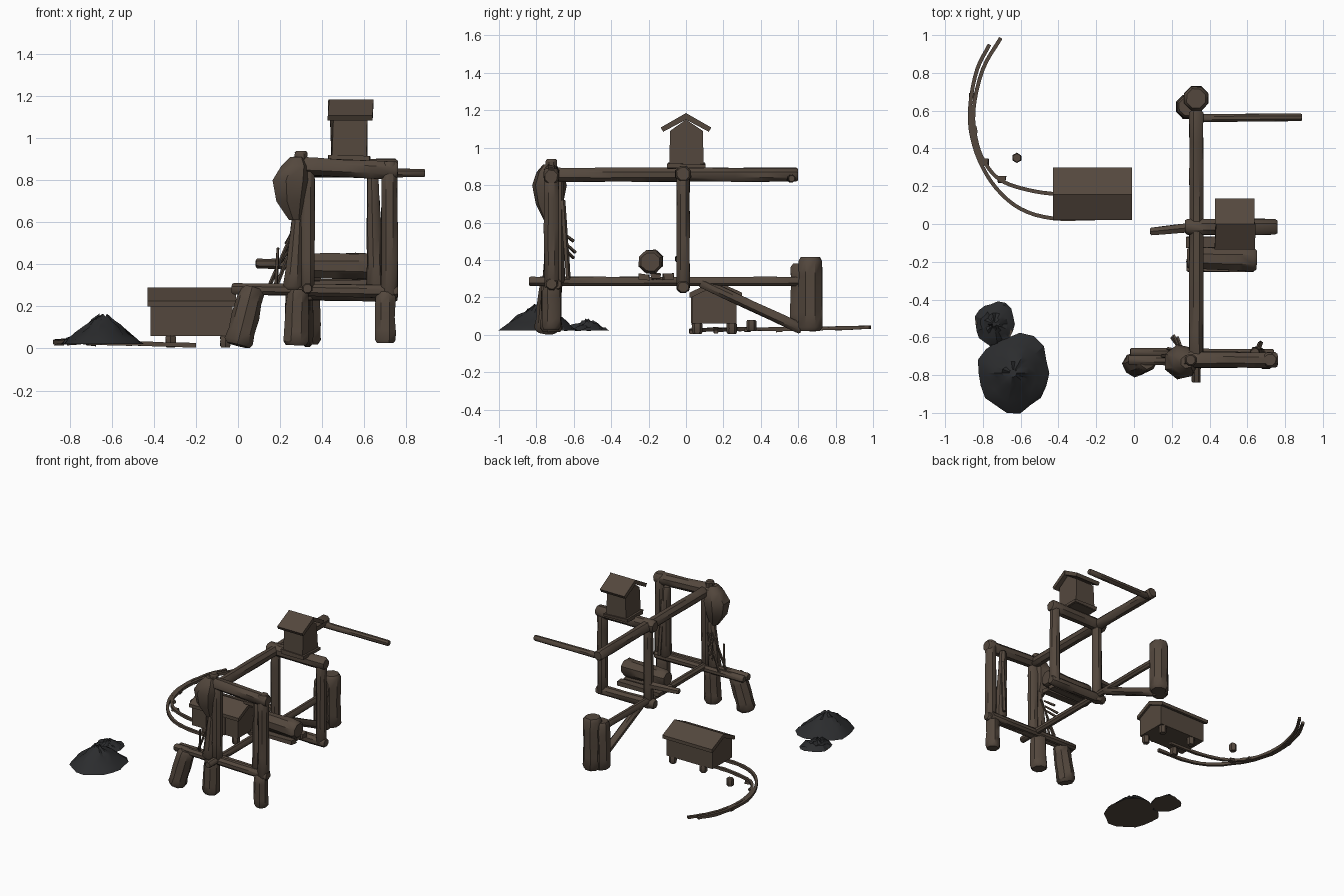
import bpy, bmesh, math, random
from mathutils import Vector, noise

if "Cube" in bpy.data.objects:
    bpy.data.objects.remove(bpy.data.objects["Cube"])

random.seed(4)


def material(name, rgb):
    m = bpy.data.materials.new(name)
    m.diffuse_color = (*rgb, 1)
    m.use_nodes = True
    m.node_tree.nodes["Principled BSDF"].inputs["Base Color"].default_value = m.diffuse_color
    return m


WOOD = material("weathered_wood", (0.088, 0.064, 0.047))
COAL = material("coal_black", (0.024, 0.025, 0.027))


def finish(name, bm, mats=(WOOD,), angle=40):
    bmesh.ops.recalc_face_normals(bm, faces=bm.faces)
    me = bpy.data.meshes.new(name)
    bm.to_mesh(me)
    bm.free()
    ob = bpy.data.objects.new(name, me)
    bpy.context.collection.objects.link(ob)
    for m in mats:
        me.materials.append(m)
    bpy.ops.object.select_all(action='DESELECT')
    ob.select_set(True)
    bpy.context.view_layer.objects.active = ob
    bpy.ops.object.shade_smooth_by_angle(angle=math.radians(angle))
    return ob


def skin(bm, rings):
    """Join closed rings of points into a capped tube."""
    rows = [[bm.verts.new(p) for p in ring] for ring in rings]
    n = len(rows[0])
    for a, b in zip(rows, rows[1:]):
        for i in range(n):
            bm.faces.new((a[i], a[(i + 1) % n], b[(i + 1) % n], b[i]))
    bm.faces.new(rows[0][::-1])
    bm.faces.new(rows[-1])


def log(name, a, b, r1, r2=None, sides=8, rough=0.06, segs=4):
    """Rough timber with chamfered ends between two points."""
    r2 = r1 if r2 is None else r2
    a, b = Vector(a), Vector(b)
    d = b - a
    q = d.to_track_quat('Z', 'Y')
    ch = min(0.2, 0.3 * r1 / d.length)
    rings = []
    for t in [0, ch] + [k / segs for k in range(1, segs)] + [1 - ch, 1]:
        r = (r1 + (r2 - r1) * t) * (0.8 if t in (0, 1) else 1)
        ring = []
        for i in range(sides):
            w = math.tau * (i + 0.5) / sides
            k = r * (1 + random.uniform(-rough, rough))
            ring.append(a + d * t + q @ Vector((k * math.cos(w), k * math.sin(w), 0)))
        rings.append(ring)
    bm = bmesh.new()
    skin(bm, rings)
    return finish(name, bm)


def box(name, lo, hi, rough=0.0):
    bm = bmesh.new()
    bmesh.ops.create_cube(bm, size=1)
    for v in bm.verts:
        v.co = [(l + h) / 2 + c * (h - l) + random.uniform(-rough, rough)
                for c, l, h in zip(v.co, lo, hi)]
    return finish(name, bm)


def gable(name, x0, x1, profile, rough=0.0):
    """Extrude a (y, z) outline along x."""
    bm = bmesh.new()
    skin(bm, [[(x + random.uniform(-rough, rough), y, z) for y, z in profile]
              for x in (x0, x1)])
    return finish(name, bm)


def rail(name, pts, w, h):
    """Flat strip through smoothed plan points."""
    P = [Vector(p) for p in pts]
    P = [P[0] * 2 - P[1]] + P + [P[-1] * 2 - P[-2]]
    path = []
    for p0, p1, p2, p3 in zip(P, P[1:], P[2:], P[3:]):
        for k in range(4):
            t = k / 4
            path.append(0.5 * (2 * p1 + (p2 - p0) * t + (2 * p0 - 5 * p1 + 4 * p2 - p3) * t * t
                               + (3 * p1 - p0 - 3 * p2 + p3) * t ** 3))
    path.append(P[-2])
    rings = []
    for i, p in enumerate(path):
        d = (path[min(i + 1, len(path) - 1)] - path[max(i - 1, 0)]).normalized()
        s = Vector((-d.y, d.x, 0)) * w / 2
        up = Vector((0, 0, h / 2 + random.uniform(-.002, .002)))
        rings.append([p + s - up, p + s + up, p - s + up, p - s - up])
    bm = bmesh.new()
    skin(bm, rings)
    finish(name, bm)


# Front frame
F = -0.72
log("front_left_post", (0.33, F, 0.27), (0.33, F, 0.88), 0.038)
log("front_right_post", (0.72, F, 0.25), (0.72, F, 0.89), 0.042)
log("inner_right_post", (0.655, -0.69, 0.28), (0.64, -0.68, 0.82), 0.045, 0.027)
log("front_top_beam", (0.25, F, 0.87), (0.76, F, 0.845), 0.045)
log("front_low_beam", (-0.03, F, 0.285), (0.76, F, 0.27), 0.028, 0.034)
log("front_low_beam_back", (-0.02, -0.68, 0.28), (0.74, -0.69, 0.27), 0.025, 0.03)
log("leaning_leg", (0.0, -0.745, 0.015), (0.07, F, 0.29), 0.068, 0.06)
log("front_mid_leg", (0.275, F, 0.015), (0.285, F, 0.28), 0.062, 0.055)
log("front_right_leg", (0.7, F, 0.025), (0.7, F, 0.27), 0.052, 0.05)
log("corner_knob", (0.3, F, 0.87), (0.3, F, 0.94), 0.032)

# Hanging sack and loose sticks at the front corner
bm = bmesh.new()
skin(bm, [[(cx + r * math.cos(math.tau * i / 7), -0.73 + r * math.sin(math.tau * i / 7), z)
           for i in range(7)]
          for z, r, cx in ((0.61, .03, .27), (0.7, .075, .25), (0.8, .095, .25),
                           (0.87, .07, .27), (0.91, .035, .28))])
finish("hanging_sack", bm)
log("bent_strut", (0.26, -0.72, 0.28), (0.285, -0.72, 0.64), 0.05, 0.028)
for i, (a, b) in enumerate([((.15, -.70, .3), (.27, -.7, .58)), ((.18, -.66, .29), (.29, -.68, .56)),
                            ((.21, -.59, .44), (.25, -.68, .52)), ((.23, -.6, .50), (.26, -.68, .56)),
                            ((.20, -.6, .41), (.25, -.67, .48)), ((.18, -.72, .3), (.19, -.73, .48))]):
    log(f"stick_{i}", a, b, 0.01, 0.007, sides=5, segs=2)
log("side_stick", (0.67, -0.63, 0.3), (0.66, -0.66, 0.72), 0.014, sides=5)

# Long beams and middle frame
log("long_top_beam", (0.33, -0.74, 0.855), (0.33, 0.6, 0.855), 0.04, segs=8)
log("long_low_beam", (0.33, -0.84, 0.285), (0.33, 0.61, 0.285), 0.026, segs=8)
M = -0.015
log("middle_left_post", (0.33, M, 0.23), (0.33, M, 0.89), 0.036)
log("middle_right_post", (0.72, M, 0.24), (0.72, M, 0.89), 0.038)
log("middle_top_beam", (0.27, M, 0.86), (0.76, M, 0.86), 0.045)
log("middle_low_beam", (0.27, M, 0.265), (0.76, M, 0.255), 0.036)
log("side_peg", (0.085, -0.04, 0.405), (0.34, -0.015, 0.4), 0.022, 0.03, sides=6)
log("resting_log", (0.28, -0.18, 0.395), (0.65, -0.19, 0.39), 0.062, 0.067)
for i, y in enumerate((-0.225, -0.16, -0.095)):
    box(f"deck_plank_{i}", (0.28, y - 0.028, 0.295), (0.63, y + 0.028, 0.325), 0.006)
log("diagonal_brace", (0.33, 0.08, 0.28), (0.33, 0.62, 0.03), 0.03)

# Rear posts and projecting arm
log("rear_post_tall", (0.33, 0.665, 0.02), (0.33, 0.665, 0.415), 0.068, 0.066)
log("rear_post_short", (0.285, 0.62, 0.02), (0.285, 0.62, 0.38), 0.066, 0.063)
log("projecting_arm", (0.32, 0.56, 0.835), (0.89, 0.565, 0.835), 0.023, 0.021)

# Small hut on top
gable("hut_walls", 0.445, 0.615, [(-.09, .89), (.095, .89), (.09, 1.09), (0, 1.15), (-.085, 1.09)], 0.01)
for n, s in (("front", -1), ("rear", 1)):
    gable(f"hut_roof_{n}", 0.43, 0.64, [(0, 1.185), (s * .135, 1.108), (s * .122, 1.085), (0, 1.15)], 0.005)
box("hut_floor", (0.43, -0.1, 0.89), (0.63, 0.1, 0.915), 0.006)

# Low shed with pitched lid
gable("shed_walls", -0.415, -0.025, [(.035, .06), (.27, .06), (.27, .22), (.155, .27), (.035, .22)])
gable("shed_lid", -0.43, -0.01, [(.02, .2), (.03, .2), (.155, .26), (.285, .2), (.3, .2), (.3, .225),
                                 (.155, .29), (.02, .225)])
for x in (-0.32, -0.06):
    for y in (0.06, 0.245):
        log("shed_foot", (x, y, 0.005), (x, y, 0.065), 0.028, sides=6, segs=2)
for x in (-0.3, -0.14):
    box("shed_batten", (x - .008, 0.028, 0.06), (x + .008, 0.04, 0.21))

# Curved track
rail("outer_rail", [(-.2, .03, .015), (-.43, .03, .022), (-.6, .08, .025), (-.73, .19, .03), (-.82, .34, .03),
                    (-.865, .5, .03), (-.865, .65, .032), (-.83, .82, .035), (-.765, .95, .04)], .02, .02)
rail("inner_rail", [(-.2, .16, .015), (-.43, .16, .022), (-.6, .19, .025), (-.71, .235, .03), (-.78, .31, .03),
                    (-.83, .42, .03), (-.85, .6, .032), (-.80, .82, .035), (-.705, .985, .04)], .02, .02)
for x, y in ((-.7, .235), (-.79, .33), (-.85, .5), (-.855, .68)):
    box("rail_tie", (x - .02, y - .015, .015), (x + .02, y + .015, .035), .005)
log("track_stump", (-0.62, 0.35, 0.02), (-0.62, 0.35, 0.078), 0.027, sides=6, segs=2)


# Coal heaps: rough cones with a brown underside
def heap(name, cx, cy, rx, ry, h):
    bm = bmesh.new()
    n, rings = 18, []
    for t in (0.0, 0.1, 0.3, 0.5, 0.7, 0.9):
        ring = []
        for i in range(n):
            w = math.tau * i / n
            k = (1 - t) * (1 + 0.22 * noise.noise((cx + 1.6 * math.cos(w), 1.6 * math.sin(w), t)))
            z = 0.022 + h * t ** 0.85 + (random.uniform(-.012, .012) if t else 0)
            ring.append((cx + rx * k * math.cos(w), cy + ry * k * math.sin(w), z))
        rings.append(ring)
    skin(bm, rings)
    bm.normal_update()
    bmesh.ops.recalc_face_normals(bm, faces=bm.faces)
    for f in bm.faces:
        f.material_index = 1 if f.normal.z < -0.5 else 0
    finish(name, bm, (COAL, WOOD), 30)


heap("large_coal_heap", -0.64, -0.79, 0.19, 0.2, 0.145)
heap("small_coal_heap", -0.74, -0.53, 0.105, 0.115, 0.06)
